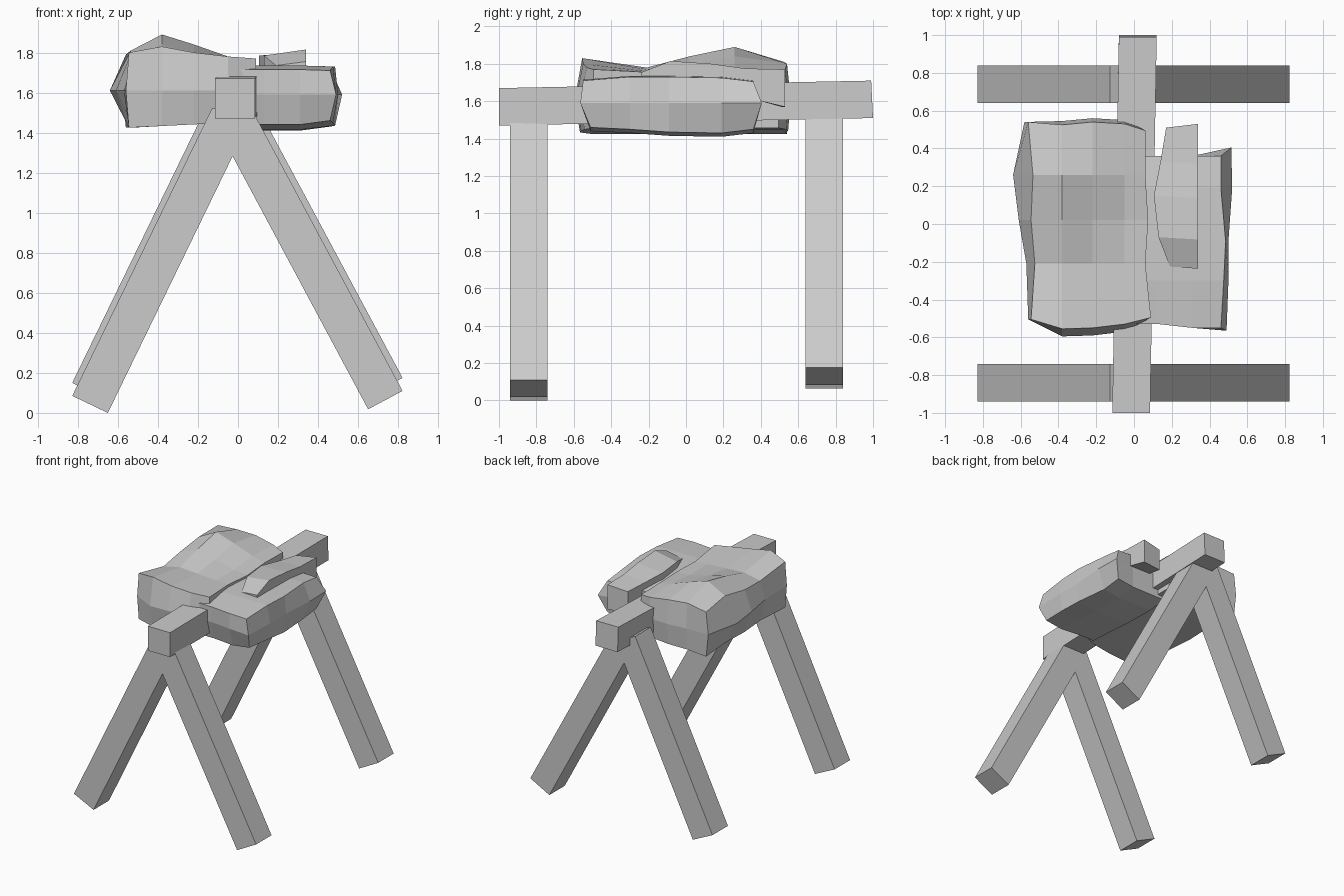
import bpy, bmesh

if "Cube" in bpy.data.objects:
    bpy.data.objects.remove(bpy.data.objects["Cube"])


def shell(name, nx, ny, nz, pos):
    """Closed box-topology mesh; pos(i, j, k) places each grid point."""
    bm = bmesh.new()
    cache = {}

    def v(*ijk):
        if ijk not in cache:
            cache[ijk] = bm.verts.new(pos(*ijk))
        return cache[ijk]

    n = (nx, ny, nz)
    for a in range(3):
        b, c = (a + 1) % 3, (a + 2) % 3
        for side in (0, n[a] - 1):
            for p in range(n[b] - 1):
                for q in range(n[c] - 1):
                    quad = []
                    for dp, dq in ((0, 0), (1, 0), (1, 1), (0, 1)):
                        ijk = [0, 0, 0]
                        ijk[a], ijk[b], ijk[c] = side, p + dp, q + dq
                        quad.append(v(*ijk))
                    bm.faces.new(quad)
    bmesh.ops.recalc_face_normals(bm, faces=bm.faces)
    me = bpy.data.meshes.new(name)
    bm.to_mesh(me)
    bm.free()
    ob = bpy.data.objects.new(name, me)
    bpy.context.collection.objects.link(ob)
    return ob


# Slightly skewed top beam
def beam(i, j, k):
    return (-0.115 + 0.035 * j + 0.2 * i, -1 + 2 * j - 0.01 * (j * k),
            1.47 + 0.04 * j + 0.2 * k)


shell("beam", 2, 2, 2, beam)


# Splayed legs: base outer and inner corners, and the run up to the beam
def leg(name, outer, inner, run, y, lift):
    def pos(i, j, k):
        x, z = inner if i else outer
        return x + run[0] * k, y + 0.2 * j, z + lift + run[1] * k
    shell(name, 2, 2, 2, pos)


for end, y, lift in (("front", -0.94, 0), ("back", 0.64, 0.065)):
    leg(end + "_left_leg", (-0.828, 0.085), (-0.65, 0.0), (0.70, 1.44), y, lift)
    leg(end + "_right_leg", (0.822, 0.11), (0.65, 0.018), (-0.755, 1.41), y, lift)

# Large left half of the draped sack
L_X = [-0.55, -0.38, -0.22, -0.05, 0.07]
L_EDGE = [-0.545, -0.525, -0.545, -0.535, -0.56]
L_MID = [-0.56, -0.57, -0.61, -0.64, -0.58]
L_IN = [0.09, 0.06, 0.075, 0.06, 0.06]
L_ROW = [-0.52, -0.21, 0.02, 0.26, 0.53]
L_FRONT = [-0.505, -0.555, -0.55, -0.53, -0.495]
L_BACK = [0.54, 0.525, 0.54, 0.53, 0.495]
L_TOP = [[1.80, 1.83, 1.80, 1.78, 1.77],
         [1.75, 1.78, 1.77, 1.76, 1.755],
         [1.77, 1.84, 1.80, 1.76, 1.75],
         [1.81, 1.89, 1.84, 1.78, 1.755],
         [1.79, 1.81, 1.80, 1.77, 1.75]]


def left_sack(i, j, k):
    x = L_X[i]
    if i == 0:
        x = L_MID[j] if k == 1 else L_EDGE[j]
    elif i == 4:
        x = L_IN[j]
    y = L_FRONT[i] if j == 0 else L_BACK[i] if j == 4 else L_ROW[j]
    if k < 2 and j in (0, 4) and 0 < i < 4:
        y += (-0.04 if j == 0 else 0.02) * (1 if k else 0.3)
    z = (1.425 + 0.008 * i, 1.61, L_TOP[j][i])[k]
    return x, y, z


shell("left_sack", 5, 5, 3, left_sack)

# Smaller right half of the sack
R_X = [0.0, 0.13, 0.31, 0.47]
R_MID = [0.49, 0.5, 0.5, 0.52, 0.515]
R_EDGE = [0.46, 0.475, 0.485, 0.46, 0.46]
R_ROW = [-0.55, -0.30, -0.09, 0.19, 0.36]
R_TOP = [1.715, 1.735, 1.735, 1.73, 1.71]
R_BOT = [1.45, 1.44, 1.425, 1.42, 1.44]


def right_sack(i, j, k):
    x = R_X[i]
    if i == 3:
        x = R_MID[j] if k == 1 else R_EDGE[j]
    y = R_ROW[j] + (0.02 if j == 0 else 0) * (i < 2)
    if k == 1 and i == 3:
        y += {0: -0.015, 4: 0.045}.get(j, 0)
    if k == 0 and j == 0:
        y += 0.04
    z = (R_BOT[j] - (0.01 if i < 3 else -0.01), 1.59,
         R_TOP[j] - 0.005 * (i == 3))[k]
    return x, y, z


shell("right_sack", 4, 5, 3, right_sack)

# Loose folded flap between the two halves
F_Y = [-0.225, -0.07, 0.15, 0.33, 0.51]
F_X = [0.19, 0.13, 0.105, 0.14, 0.17]
F_TOP = [(1.735, 1.755), (1.785, 1.815), (1.785, 1.80), (1.765, 1.775), (1.75, 1.77)]
F_BOT = [1.70, 1.73, 1.70, 1.62, 1.57]


def flap(i, j, k):
    return (0.34 if i else F_X[j], F_Y[j] + (0.02 * i if j == 4 else -0.012 * i),
            F_TOP[j][i] if k else F_BOT[j])


shell("sack_flap", 2, 5, 2, flap)
